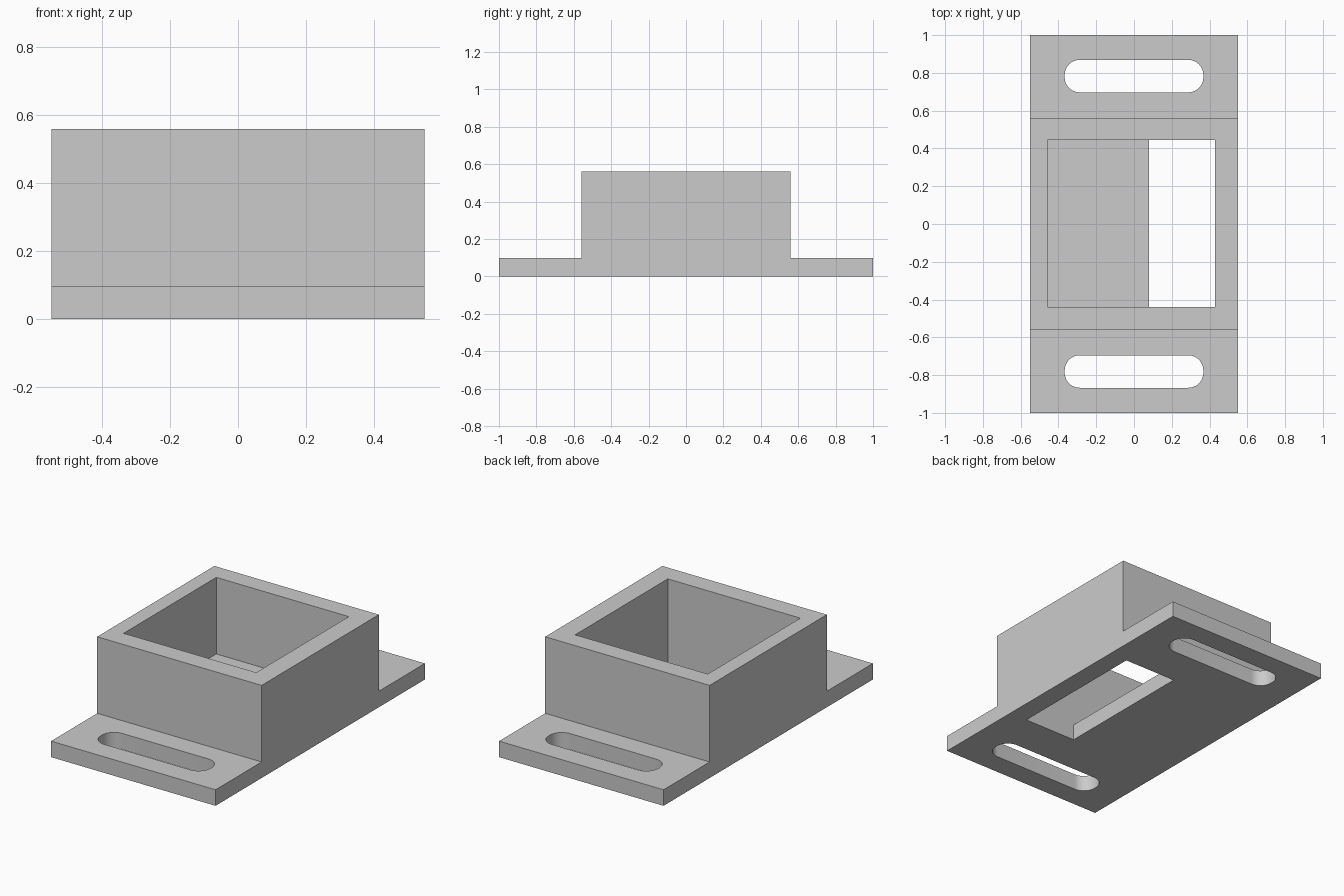
import bpy, bmesh, math

if "Cube" in bpy.data.objects:
    bpy.data.objects.remove(bpy.data.objects["Cube"])

grey = bpy.data.materials.new("plain grey")
grey.use_nodes = True
colour = (0.6, 0.6, 0.6, 1)
grey.diffuse_color = colour
grey.node_tree.nodes["Principled BSDF"].inputs["Base Color"].default_value = colour

WIDTH, HEIGHT, PLATE, BODY = 0.55, 0.56, 0.097, 0.56


def prism(name, outline, direction):
    """Extrude a closed outline into a solid."""
    bm = bmesh.new()
    face = bm.faces.new([bm.verts.new(p) for p in outline])
    out = bmesh.ops.extrude_face_region(bm, geom=[face])
    verts = [v for v in out["geom"] if isinstance(v, bmesh.types.BMVert)]
    bmesh.ops.translate(bm, verts=verts, vec=direction)
    bmesh.ops.recalc_face_normals(bm, faces=bm.faces)
    mesh = bpy.data.meshes.new(name)
    bm.to_mesh(mesh)
    bm.free()
    mesh.materials.append(grey)
    obj = bpy.data.objects.new(name, mesh)
    bpy.context.collection.objects.link(obj)
    return obj


def box(name, x0, x1, y0, y1, z0, z1):
    corners = [(x0, y0, z0), (x1, y0, z0), (x1, y1, z0), (x0, y1, z0)]
    return prism(name, corners, (0, 0, z1 - z0))


def slot(name, y, half_x=0.367, half_y=0.086, radius=0.08, steps=12):
    """Rounded slot cutter through the mounting plate."""
    points = []
    for quarter, (sx, sy) in enumerate([(1, 1), (-1, 1), (-1, -1), (1, -1)]):
        for i in range(steps + 1):
            a = (quarter + i / steps) * math.pi / 2
            points.append((sx * (half_x - radius) + radius * math.cos(a),
                           y + sy * (half_y - radius) + radius * math.sin(a), -0.1))
    return prism(name, points, (0, 0, 0.3))


# Stepped housing: raised body with a mounting plate at each end
half = [(1, 0), (1, PLATE), (BODY, PLATE), (BODY, HEIGHT)]
side = half + [(-y, z) for y, z in reversed(half)]
housing = prism("housing", [(-WIDTH, y, z) for y, z in side], (2 * WIDTH, 0, 0))

# Open pocket, floor opening and the two mounting slots
cutters = [
    box("pocket_cutter", -0.457, 0.43, -0.44, 0.445, PLATE, 0.8),
    box("floor_opening_cutter", 0.08, 0.43, -0.44, 0.445, -0.1, 0.3),
    slot("back_slot_cutter", 0.783),
    slot("front_slot_cutter", -0.781),
]
for cutter in cutters:
    cutter.hide_render = True
    cut = housing.modifiers.new(cutter.name, "BOOLEAN")
    cut.operation = "DIFFERENCE"
    cut.solver = "EXACT"
    cut.object = cutter

# Bake the cuts and drop the cutters
bpy.context.view_layer.objects.active = housing
housing.select_set(True)
for modifier in list(housing.modifiers):
    bpy.ops.object.modifier_apply(modifier=modifier.name)
for cutter in cutters:
    bpy.data.objects.remove(cutter)
bpy.ops.object.select_all(action="DESELECT")
housing.select_set(True)
bpy.ops.object.shade_smooth_by_angle(angle=math.radians(30))
